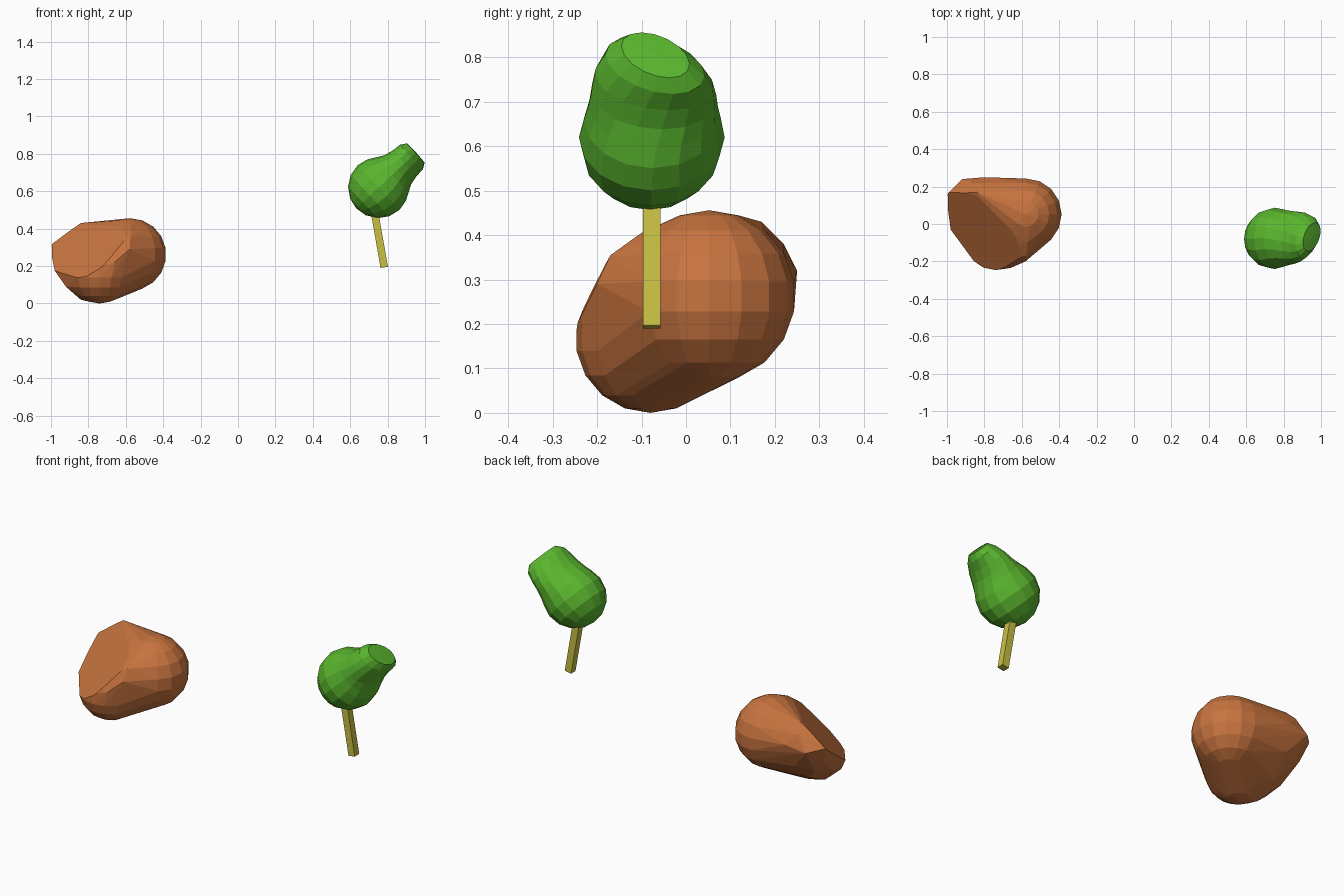
import bpy, bmesh, math
from mathutils import Vector, Matrix

if "Cube" in bpy.data.objects:
    bpy.data.objects.remove(bpy.data.objects["Cube"])


def finish(bm, name, color):
    bmesh.ops.recalc_face_normals(bm, faces=bm.faces)
    me = bpy.data.meshes.new(name)
    bm.to_mesh(me)
    bm.free()
    ob = bpy.data.objects.new(name, me)
    bpy.context.collection.objects.link(ob)
    mat = bpy.data.materials.new(name + "_colour")
    mat.diffuse_color = (*color, 1)
    mat.use_nodes = True
    mat.node_tree.nodes["Principled BSDF"].inputs["Base Color"].default_value = mat.diffuse_color
    me.materials.append(mat)
    return ob


def sphere_points(centre, r, seg=16, rings=9):
    for j in range(rings + 1):
        p = math.pi * j / rings
        for i in range(seg):
            a = 2 * math.pi * i / seg
            yield Vector(centre) + r * Vector((math.sin(p) * math.cos(a),
                                               math.sin(p) * math.sin(a), math.cos(p)))


# Boulder: two rounded lobes and a jagged back-left end, sliced by one flat face
corners = [(-1, 0.16, 0.32), (-1, 0.06, 0.25), (-0.98, -0.03, 0.175), (-0.92, 0.24, 0.30),
           (-0.80, 0.25, 0.32), (-0.84, 0.17, 0.43), (-0.86, 0.22, 0.38), (-0.96, 0.13, 0.21),
           # front shoulder
           (-0.575, -0.17, 0.355), (-0.58, -0.20, 0.29), (-0.66, -0.235, 0.22),
           (-0.57, -0.10, 0.405),
           # underside of the left end
           (-0.92, -0.08, 0.09), (-0.84, -0.05, 0.02), (-0.84, 0.08, 0.08),
           (-0.91, 0.15, 0.17), (-0.94, 0.01, 0.12), (-0.82, 0.20, 0.185)]
bm = bmesh.new()
for p in [*sphere_points((-0.578, 0.052, 0.262), 0.194),
          *sphere_points((-0.74, -0.08, 0.169), 0.169), *corners]:
    bm.verts.new(p)
bmesh.ops.remove_doubles(bm, verts=bm.verts, dist=1e-4)
res = bmesh.ops.convex_hull(bm, input=bm.verts)
inner = {g for g in res["geom_interior"] + res["geom_unused"] if isinstance(g, bmesh.types.BMVert)}
bmesh.ops.delete(bm, geom=list(inner), context='VERTS')
bmesh.ops.bisect_plane(bm, geom=bm.verts[:] + bm.edges[:] + bm.faces[:], dist=1e-4,
                       plane_co=(-0.84, 0.17, 0.436), plane_no=(-0.51, -0.53, 0.68),
                       clear_outer=True)
bmesh.ops.holes_fill(bm, edges=[e for e in bm.edges if e.is_boundary])
finish(bm, "boulder", (0.58, 0.175, 0.05))

# Foliage: pear-shaped rings along a leaning axis, wide neck and skewed blunt tip
bm = bmesh.new()
R, N = 0.164, 16
profile = [(-R * math.cos(math.radians(a)), R * math.sin(math.radians(a)), 1.0)
           for a in (22, 45, 67, 90)]
profile += [(0.06, 0.151, 1.02), (0.10, 0.128, 1.14), (0.14, 0.106, 1.33), (0.19, 0.094, 1.38),
            (0.24, 0.09, 1.15), (0.272, 0.07, 1.0)]
axis = Vector((0.73, 0.03, 0.68))
base = Vector((0.752, -0.077, 0.62))
rings = []
for t, r, w in profile:
    side = Vector((-0.68, -0.45 * min(1, max(0, (t - 0.08) / 0.15)), 0.73))
    ring = []
    for i in range(N):
        a = 2 * math.pi * i / N
        ring.append(bm.verts.new(base + axis * t + side * r * math.cos(a)
                                 + Vector((0, r * w * math.sin(a), 0))))
    rings.append(ring)
for a, b in zip(rings, rings[1:]):
    for i in range(N):
        bm.faces.new((a[i], a[(i + 1) % N], b[(i + 1) % N], b[i]))
for ring, t in ((rings[0], -R), (rings[-1], 0.275)):
    pole = bm.verts.new(base + axis * t)
    for i in range(N):
        bm.faces.new((ring[i], ring[(i + 1) % N], pole))
finish(bm, "foliage", (0.10, 0.46, 0.027))

# Trunk: slightly leaning square post
bm = bmesh.new()
low, high = Vector((0.782, -0.077, 0.193)), Vector((0.728, -0.077, 0.50))
d = high - low
bmesh.ops.create_cube(bm, size=1, matrix=Matrix.Translation((low + high) / 2)
                      @ Matrix.Rotation(math.atan2(d.x, d.z), 4, 'Y')
                      @ Matrix.Diagonal((0.04, 0.04, d.length, 1)))
finish(bm, "trunk", (0.57, 0.52, 0.055))
